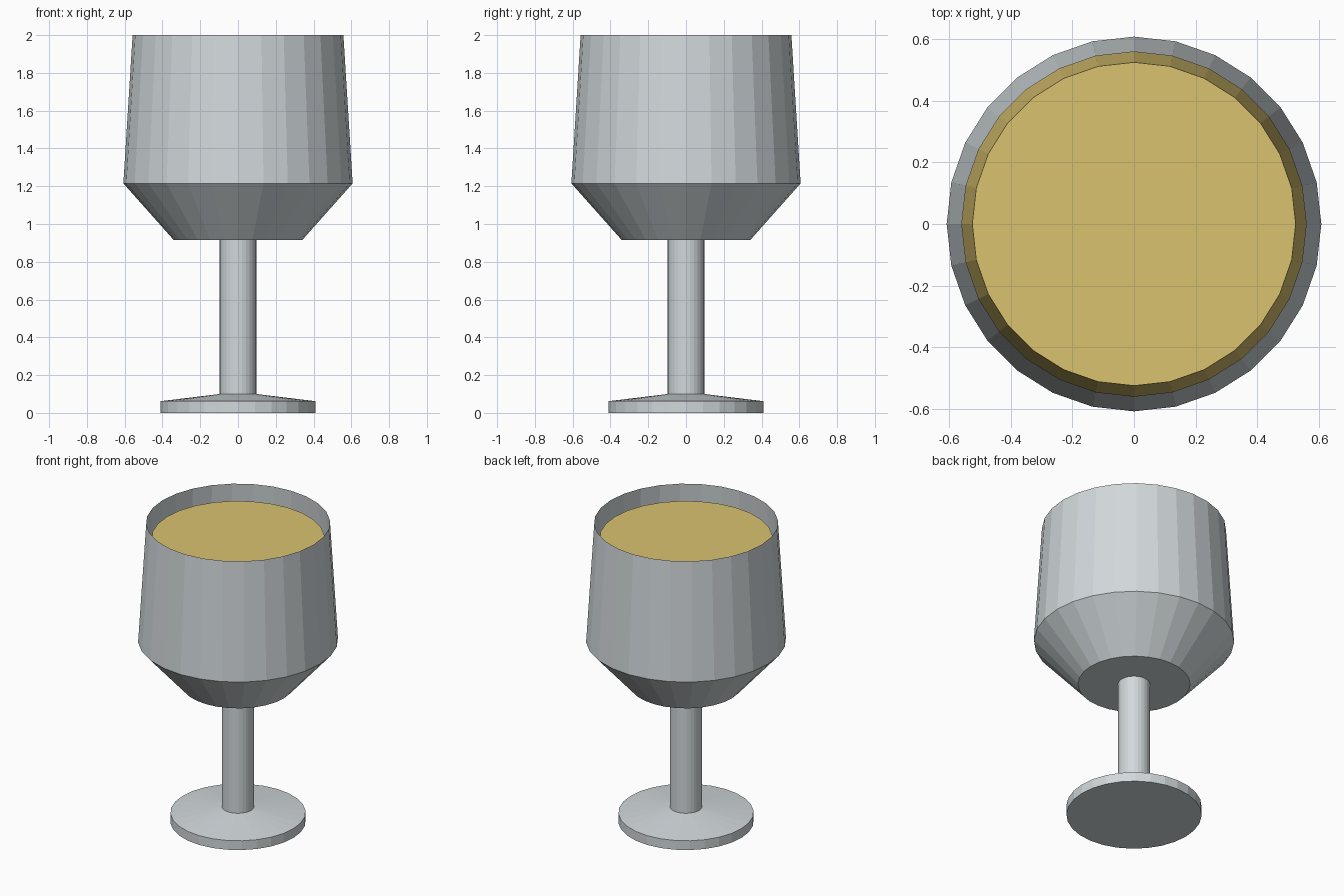
import bpy, bmesh
from math import cos, sin, tau

SIDES = 28

cube = bpy.data.objects.get("Cube")
if cube:
    bpy.data.objects.remove(cube, do_unlink=True)


def material(name, rgb):
    mat = bpy.data.materials.new(name)
    mat.use_nodes = True
    mat.diffuse_color = (*rgb, 1)
    mat.node_tree.nodes["Principled BSDF"].inputs["Base Color"].default_value = (*rgb, 1)
    return mat


def turned(name, profile, mat, cap_top=True):
    """Revolve a (radius, height) profile, listed bottom to top, with flat facets."""
    bm = bmesh.new()
    rings = [[bm.verts.new((r * cos(tau * i / SIDES), r * sin(tau * i / SIDES), z))
              for i in range(SIDES)] for r, z in profile]
    for low, high in zip(rings, rings[1:]):
        for i in range(SIDES):
            j = (i + 1) % SIDES
            bm.faces.new((low[i], low[j], high[j], high[i]))
    bm.faces.new(rings[0][::-1])
    if cap_top:
        bm.faces.new(rings[-1])
    mesh = bpy.data.meshes.new(name)
    bm.to_mesh(mesh)
    bm.free()
    mesh.materials.append(mat)
    obj = bpy.data.objects.new(name, mesh)
    bpy.context.collection.objects.link(obj)
    return obj


glass = material("pale grey glass", (0.64, 0.69, 0.71))
drink = material("golden drink", (0.70, 0.54, 0.16))

# Foot with a shallow sloping top
turned("foot", [(0.41, 0), (0.41, 0.062), (0.097, 0.10)], glass)
# Slim stem
turned("stem", [(0.097, 0.09), (0.097, 0.915)], glass)
# Thin open bowl, widest at its shoulder
turned("bowl", [(0.34, 0.915), (0.607, 1.215), (0.558, 2.0)], glass, cap_top=False)
# Drink inside, tapering alongside the bowl wall
turned("drink", [(0.32, 0.945), (0.57, 1.22), (0.524, 1.90)], drink)
